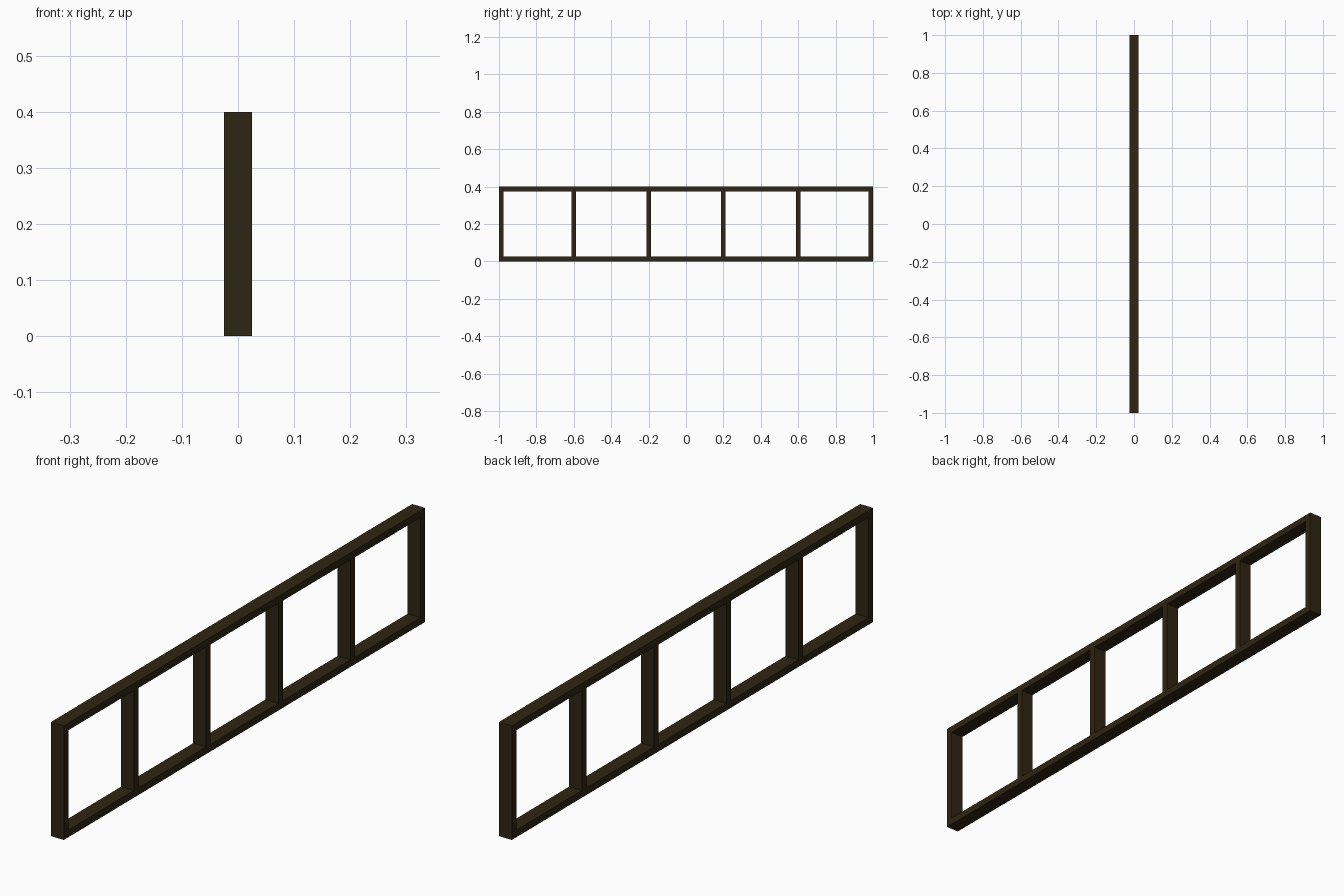
import bpy

if "Cube" in bpy.data.objects:
    bpy.data.objects.remove(bpy.data.objects["Cube"])

W, L, H, T = 0.05, 2.0, 0.4, 0.025  # depth, length, height, bar thickness

wood = bpy.data.materials.new("dark_wood")
wood.diffuse_color = (0.028, 0.018, 0.006, 1)
wood.use_nodes = True
wood.node_tree.nodes["Principled BSDF"].inputs["Base Color"].default_value = wood.diffuse_color


def bar(name, y, z, ly, lz):
    bpy.ops.mesh.primitive_cube_add(size=1, location=(0, y, z))
    ob = bpy.context.object
    ob.name = name
    ob.scale = (W, ly, lz)
    bpy.ops.object.transform_apply(location=False, rotation=False, scale=True)
    ob.data.materials.append(wood)


# Long horizontal rails
bar("bottom_rail", 0, T / 2, L, T)
bar("top_rail", 0, H - T / 2, L, T)

# End posts flush with the rail ends, inner posts every 0.4
end = L / 2 - T / 2
for i, y in enumerate((-end, -0.6, -0.2, 0.2, 0.6, end)):
    name = "end_post" if abs(y) == end else "inner_post"
    bar(f"{name}_{i + 1}", y, H / 2, T, H - 2 * T)
